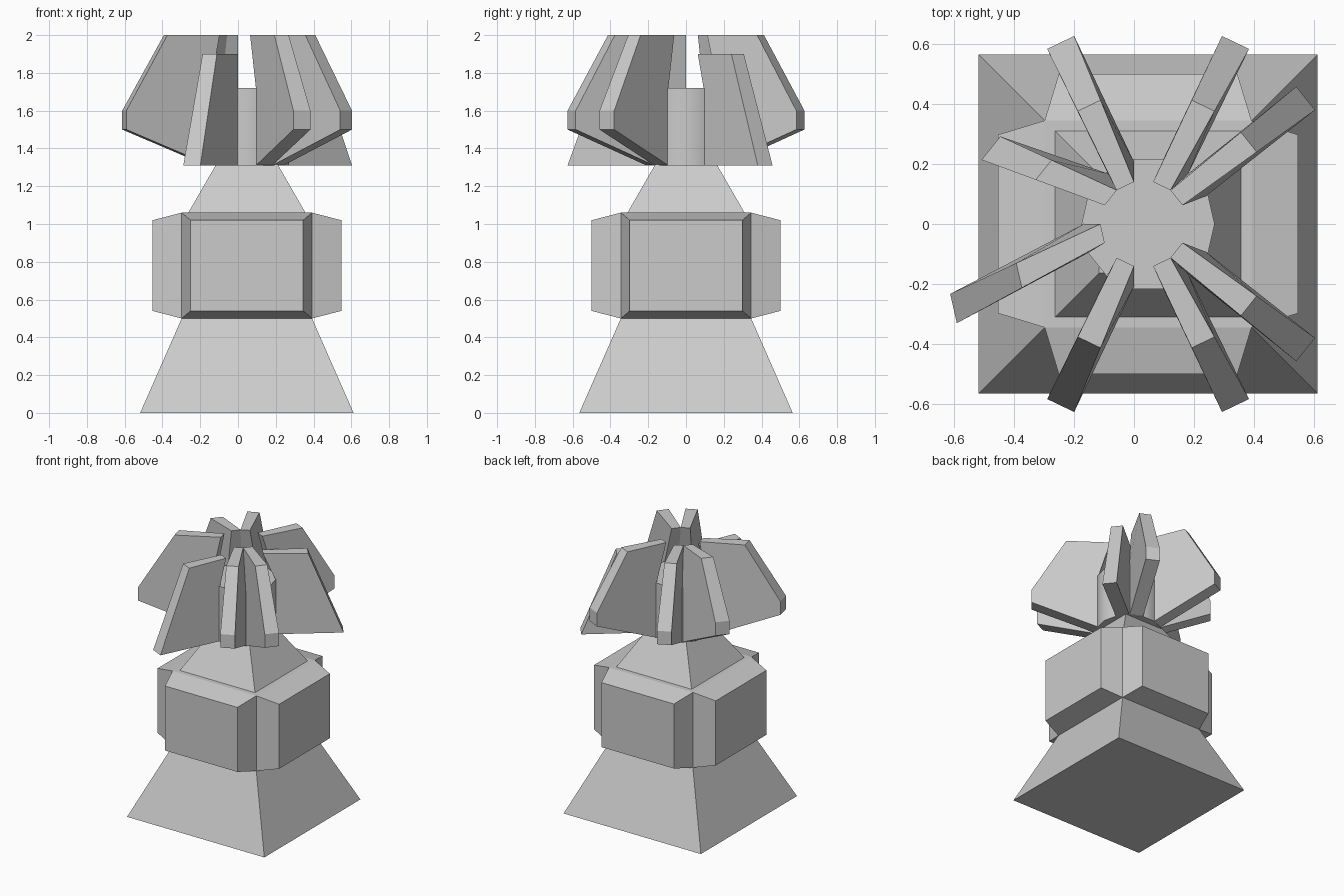
import bpy, bmesh, math
from mathutils import Vector

if "Cube" in bpy.data.objects:
    bpy.data.objects.remove(bpy.data.objects["Cube"])

CX = 0.047  # axis of the body (the blades lean slightly off it)


def make(name, verts, faces):
    bm = bmesh.new()
    vs = [bm.verts.new(v) for v in verts]
    for f in faces:
        bm.faces.new([vs[i] for i in f])
    bmesh.ops.recalc_face_normals(bm, faces=bm.faces)
    me = bpy.data.meshes.new(name)
    bm.to_mesh(me)
    bm.free()
    ob = bpy.data.objects.new(name, me)
    bpy.context.collection.objects.link(ob)
    return ob


def loft(name, rings):
    """Skin a stack of equal-sized rings and cap both ends."""
    n = len(rings[0])
    verts = [p for r in rings for p in r]
    faces = [list(range(n)), list(range(len(verts) - n, len(verts)))]
    for k in range(len(rings) - 1):
        for i in range(n):
            j = (i + 1) % n
            faces.append([k * n + i, k * n + j, (k + 1) * n + j, (k + 1) * n + i])
    return make(name, verts, faces)


def square(h, z):
    return [(CX + sx * h, sy * h, z) for sx, sy in ((-1, -1), (1, -1), (1, 1), (-1, 1))]


# tapered foot and shoulder
loft("foot", [square(0.565, 0), square(0.345, 0.5)])
loft("shoulder", [square(0.31, 1.06), square(0.163, 1.315)])

# middle block: cube with a tapered panel pushed out of each side
verts = square(0.345, 0.5) + square(0.345, 1.06)
faces = [[0, 1, 2, 3], [4, 5, 6, 7]]
for k in range(4):
    a = k * math.pi / 2
    out = Vector((math.sin(a), -math.cos(a), 0))
    side = Vector((math.cos(a), math.sin(a), 0))
    b = len(verts)
    for s, z in ((-1, 0.54), (1, 0.54), (1, 1.02), (-1, 1.02)):
        verts.append(Vector((CX, 0, z)) + out * 0.5 + side * 0.298 * s)
    j = (k + 1) % 4
    root = [k, j, j + 4, k + 4]
    faces.append([b, b + 1, b + 2, b + 3])
    for i in range(4):
        m = (i + 1) % 4
        faces.append([root[i], root[m], b + m, b + i])
make("middle_block", verts, faces)

# 14-sided core
STEP = 2 * math.pi / 14


def ring_pt(i, r, cx):
    return Vector((cx + r * math.cos(i * STEP), r * math.sin(i * STEP), 0))


core = loft("core", [[ring_pt(i, 0.222, CX) + Vector((0, 0, z)) for i in range(14)]
                     for z in (1.31, 1.72)])
bpy.context.view_layer.objects.active = core
core.select_set(True)
bpy.ops.object.shade_smooth_by_angle()


# blades: each grows from one side of the core
def blade(name, i, short=False, tip=None):
    a = (i + 0.5) * STEP
    if tip is None:
        tip = (CX + 0.672 * math.cos(a), 0.672 * math.sin(a))
    half = Vector((-math.sin(a), math.cos(a), 0)) * 0.05
    top = 1.9 if short else 2.0
    rings = []
    for k, s in ((i, -1), (i + 1, 1)):
        root = ring_pt(k, 0.215, CX)
        inner = ring_pt(k, 0.144, 0.032)
        outer = Vector((tip[0], tip[1], 0)) + half * s
        pts = [(root, 1.31)]
        pts += [(outer, 1.31)] if short else [(outer, 1.5), (outer, 1.6)]
        pts += [(inner.lerp(outer, 0.56), top), (inner, top), (root, 1.72)]
        rings.append([p + Vector((0, 0, z)) for p, z in pts])
    loft(name, rings)


blade("short_blade_right", 1, short=True)
blade("short_blade_front", 9, short=True)
for n, i in enumerate((2, 4, 11, 12)):
    blade(f"tall_blade_{n + 1}", i)
# two bent blades on the left
blade("bent_blade_back", 5, tip=(-0.477, 0.253))
blade("bent_blade_front", 7, tip=(-0.602, -0.282))
